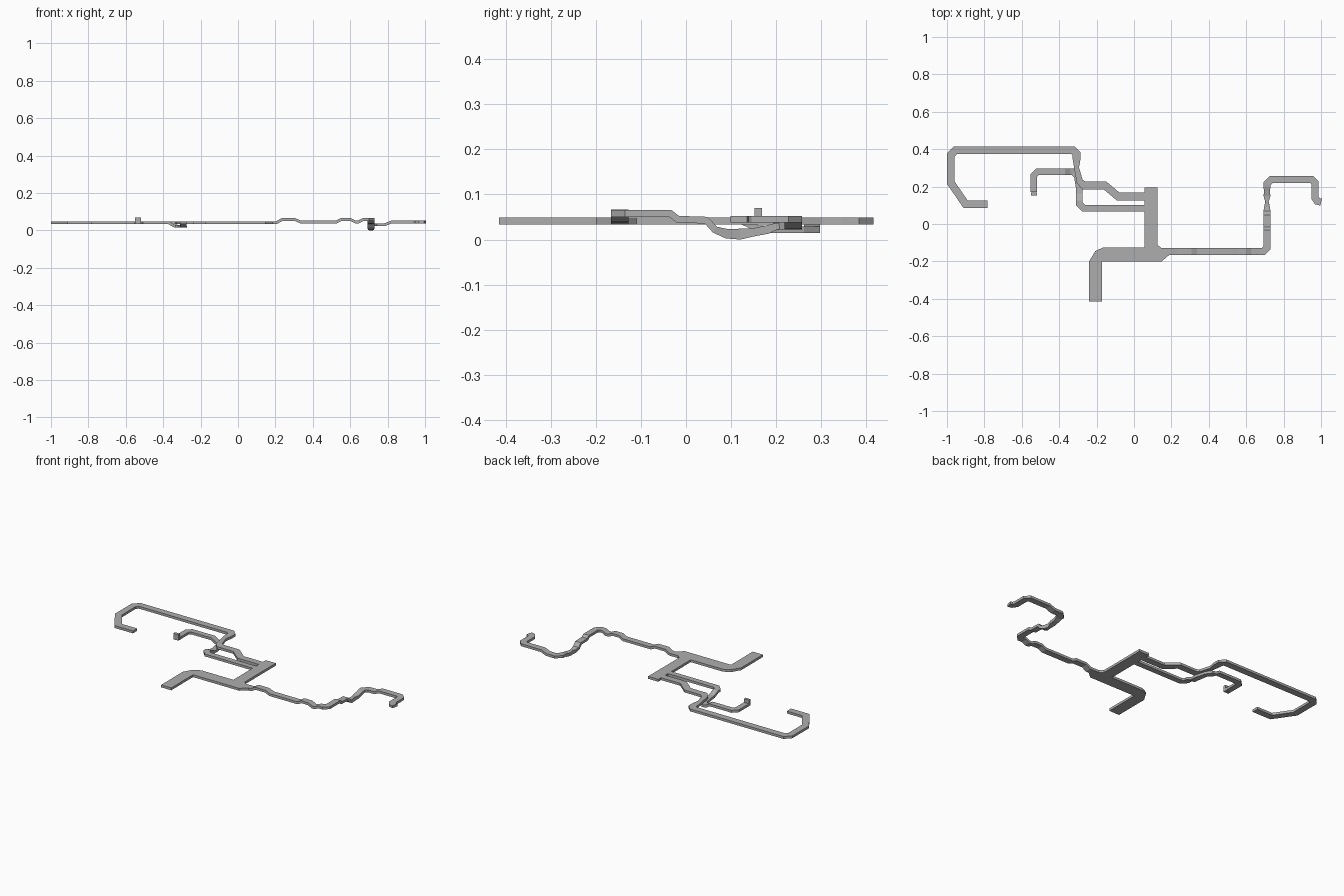
import bpy, bmesh, math
from mathutils import Vector

T = 0.015   # strip thickness
Z = 0.041   # usual centre height

grey = bpy.data.materials.new("dark_grey")
grey.diffuse_color = (0.42, 0.42, 0.42, 1)


def make_object(name, bm):
    bmesh.ops.recalc_face_normals(bm, faces=bm.faces)
    me = bpy.data.meshes.new(name)
    bm.to_mesh(me)
    bm.free()
    me.materials.append(grey)
    ob = bpy.data.objects.new(name, me)
    bpy.context.collection.objects.link(ob)
    return ob


def strip(name, pts, width=0.041):
    """Mitred flat strip through (x, y, z[, width[, thickness]]) points."""
    bm = bmesh.new()
    ps = [Vector(p[:3]) for p in pts]
    n = len(ps)
    rings = []
    for i, p in enumerate(pts):
        a = (ps[i] - ps[i - 1]) if i else ps[1] - ps[0]
        b = (ps[i + 1] - ps[i]) if i < n - 1 else a
        ha, hb = a.xy.normalized(), b.xy.normalized()
        h = (ha + hb).normalized()
        side = Vector((-h.y, h.x, 0)) / max(h.dot(ha), 0.5)
        pa, pb = math.atan2(a.z, a.xy.length), math.atan2(b.z, b.xy.length)
        pitch, half = (pa + pb) / 2, (pa - pb) / 2
        up = Vector((-h.x * math.sin(pitch), -h.y * math.sin(pitch), math.cos(pitch)))
        up /= max(math.cos(half), 0.5)
        w = (p[3] if len(p) > 3 else width) / 2
        t = (p[4] if len(p) > 4 else T) / 2
        rings.append([bm.verts.new(ps[i] + side * w * sx + up * t * sz)
                      for sx, sz in ((-1, -1), (1, -1), (1, 1), (-1, 1))])
    for r, s in zip(rings, rings[1:]):
        for k in range(4):
            bm.faces.new((r[k], r[(k + 1) % 4], s[(k + 1) % 4], s[k]))
    bm.faces.new(rings[0])
    bm.faces.new(rings[-1])
    return make_object(name, bm)


# Wide main trunk: flat outline, extruded
outline = [(-0.24, -0.415), (-0.17, -0.415), (-0.17, -0.2), (0.148, -0.2),
           (0.188, -0.166), (0.188, -0.128), (0.145, -0.128), (0.125, -0.11),
           (0.125, 0.195), (0.055, 0.195), (0.055, -0.125), (-0.165, -0.125),
           (-0.207, -0.145), (-0.24, -0.2)]
bm = bmesh.new()
face = bm.faces.new([bm.verts.new((x, y, Z - T / 2)) for x, y in outline])
ext = bmesh.ops.extrude_face_region(bm, geom=[face])
bmesh.ops.translate(bm, vec=(0, 0, T),
                    verts=[v for v in ext["geom"] if isinstance(v, bmesh.types.BMVert)])
make_object("main_trunk", bm)

# Right branch: humps, dip with pinched section, hooked end
y = -0.147
strip("right_branch", [
    (0.15, y, Z), (0.205, y, Z), (0.235, y, 0.058), (0.305, y, 0.058),
    (0.335, y, 0.045), (0.525, y, 0.045), (0.552, y, 0.059), (0.6, y, 0.059),
    (0.627, y, 0.046), (0.645, y, 0.046), (0.668, y, 0.058),
    (0.692, y, 0.058), (0.711, -0.128, 0.058),
    (0.711, -0.035, 0.058), (0.711, -0.018, 0.045), (0.711, 0.045, 0.043),
    (0.711, 0.064, 0.022), (0.711, 0.09, 0.013, 0.03, 0.021),
    (0.711, 0.12, 0.012, 0.018, 0.024), (0.711, 0.15, 0.016, 0.036, 0.018),
    (0.711, 0.18, 0.022, 0.031, 0.019), (0.711, 0.2, 0.029),
    (0.711, 0.215, 0.03), (0.735, 0.238, 0.03), (0.785, 0.238, 0.031),
    (0.82, 0.238, 0.045), (0.95, 0.238, 0.045), (0.968, 0.22, 0.045),
    (0.968, 0.14, 0.045), (0.98, 0.122, 0.045), (1.0, 0.117, 0.045)], 0.038)

# Long left branch passing over the crossing
strip("long_left_branch", [
    (0.08, 0.147, Z), (-0.085, 0.147, Z), (-0.155, 0.206, Z),
    (-0.268, 0.206, Z), (-0.29, 0.228, Z, 0.034), (-0.307, 0.30, Z, 0.026),
    (-0.307, 0.345, Z), (-0.307, 0.375, Z), (-0.327, 0.395, Z),
    (-0.955, 0.395, Z), (-0.979, 0.37, Z), (-0.979, 0.22, Z),
    (-0.9, 0.105, Z), (-0.784, 0.105, Z)], 0.041)

# Short left branch dipping under the crossing
strip("short_left_branch", [
    (0.08, 0.083, Z), (-0.268, 0.083, Z), (-0.292, 0.108, Z),
    (-0.292, 0.125, Z), (-0.292, 0.16, 0.024), (-0.292, 0.19, 0.022, 0.036),
    (-0.306, 0.255, 0.022, 0.03), (-0.325, 0.28, 0.022),
    (-0.345, 0.28, 0.026), (-0.37, 0.28, Z),
    (-0.515, 0.28, Z), (-0.535, 0.26, Z), (-0.535, 0.17, Z)], 0.035)

# Upturned end of the short branch
bm = bmesh.new()
bmesh.ops.create_cube(bm, size=1)
bmesh.ops.scale(bm, vec=(0.034, 0.017, 0.037), verts=bm.verts)
bmesh.ops.translate(bm, vec=(-0.535, 0.16, 0.052), verts=bm.verts)
make_object("upturned_end", bm)
